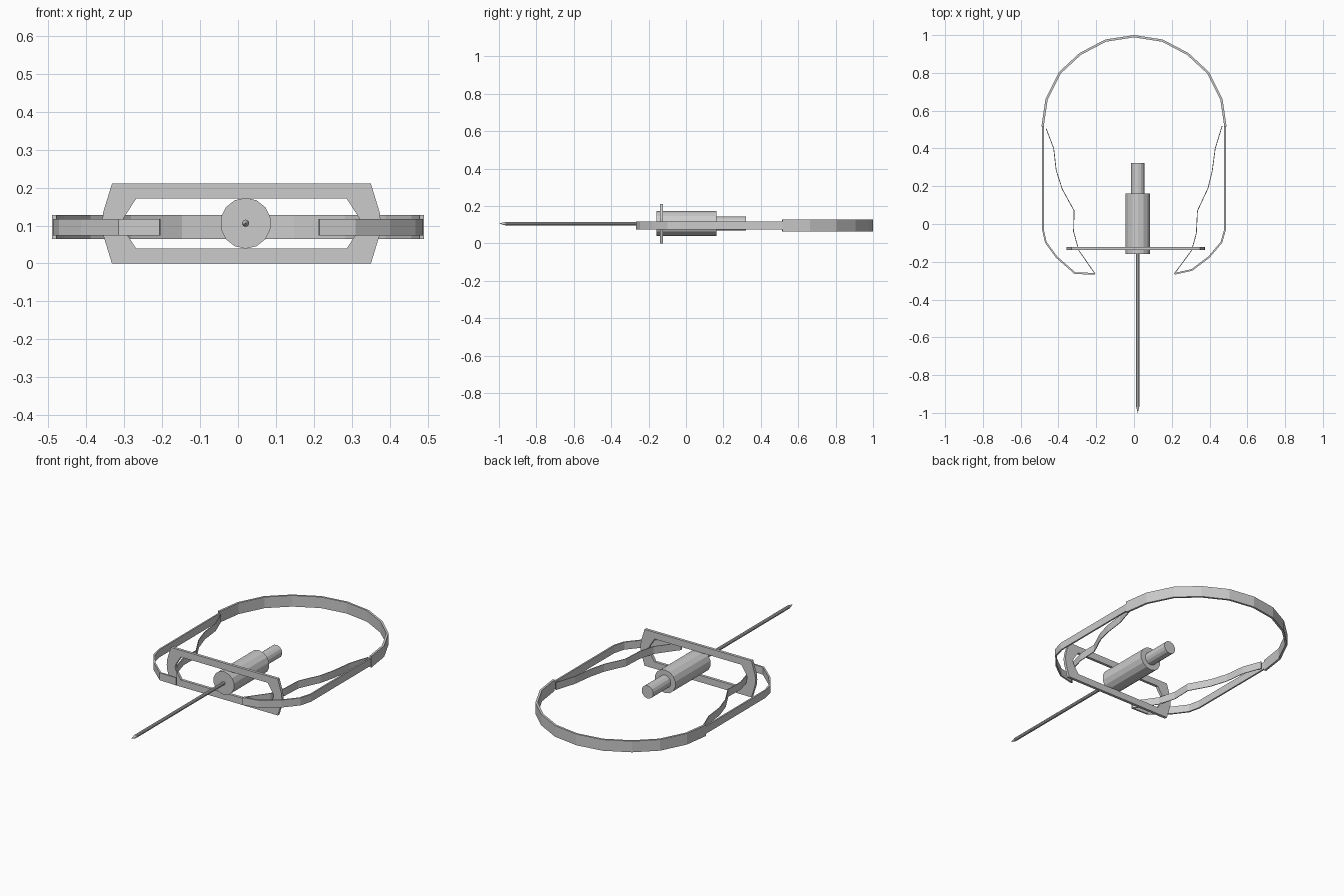
import bpy, bmesh
from math import sin, cos, tau
from mathutils import Vector, Matrix

if "Cube" in bpy.data.objects:
    bpy.data.objects.remove(bpy.data.objects["Cube"])


def finish(name, bm):
    bmesh.ops.recalc_face_normals(bm, faces=bm.faces)
    me = bpy.data.meshes.new(name)
    bm.to_mesh(me)
    bm.free()
    ob = bpy.data.objects.new(name, me)
    bpy.context.collection.objects.link(ob)
    return ob


def ribbon(name, path, z0, z1, thick):
    """Upright strip centred on an open xy path, mitred at bends."""
    pts = [Vector(p) for p in path]
    bm = bmesh.new()
    rings = []
    for i, p in enumerate(pts):
        dirs = []
        if i > 0:
            dirs.append((p - pts[i - 1]).normalized())
        if i < len(pts) - 1:
            dirs.append((pts[i + 1] - p).normalized())
        t = sum(dirs, Vector((0, 0))).normalized()
        n = Vector((-t.y, t.x)) * thick / 2 / max(0.5, t.dot(dirs[0]))
        a, b = p + n, p - n
        rings.append([bm.verts.new((q.x, q.y, z)) for q, z in
                      ((a, z0), (a, z1), (b, z1), (b, z0))])
    for r, s in zip(rings, rings[1:]):
        for k in range(4):
            bm.faces.new((r[k], r[(k + 1) % 4], s[(k + 1) % 4], s[k]))
    bm.faces.new(rings[0])
    bm.faces.new(rings[-1])
    return finish(name, bm)


def lathe(name, profile, sides):
    """Turned part along y; profile is (y, radius), radius 0 is a point."""
    cx, cz = 0.02, 0.106
    bm = bmesh.new()
    rings = []
    for y, r in profile:
        n = sides if r else 1
        rings.append([bm.verts.new((cx + r * sin(tau * k / n), y,
                                    cz + r * cos(tau * k / n))) for k in range(n)])
    for a, b in zip(rings, rings[1:]):
        for k in range(sides):
            j = (k + 1) % sides
            if len(a) == 1:
                bm.faces.new((a[0], b[j], b[k]))
            else:
                bm.faces.new((a[k], a[j], b[j], b[k]))
    for r in (rings[0], rings[-1]):
        if len(r) > 1:
            bm.faces.new(r)
    return finish(name, bm)


# Rear hoop
half = [(0.484, 0.515), (0.463, 0.66), (0.393, 0.80), (0.285, 0.90), (0.15, 0.971)]
hoop = half + [(0, 0.994)] + [(-x, y) for x, y in reversed(half)]
ribbon("rear_hoop", hoop, 0.064, 0.128, 0.012)

# Outer side arms curling in at the front
outer_right = [(0.482, 0.53), (0.482, -0.03), (0.463, -0.097), (0.397, -0.175),
               (0.307, -0.243), (0.213, -0.264)]
outer_left = [(-0.482, 0.53), (-0.482, -0.03), (-0.467, -0.097), (-0.41, -0.175),
              (-0.313, -0.26), (-0.206, -0.264)]
ribbon("outer_arm_right", outer_right, 0.074, 0.117, 0.009)
ribbon("outer_arm_left", outer_left, 0.074, 0.117, 0.009)

# Thin wavy inner strips
inner_right = [(0.213, -0.264), (0.305, -0.14), (0.33, -0.05), (0.336, 0.07),
               (0.392, 0.19), (0.414, 0.28), (0.43, 0.40), (0.467, 0.52)]
inner_left = [(-0.206, -0.264), (-0.292, -0.14), (-0.32, -0.04), (-0.317, 0.07),
              (-0.38, 0.185), (-0.412, 0.285), (-0.425, 0.40), (-0.465, 0.505)]
ribbon("inner_strip_right", inner_right, 0.074, 0.117, 0.004)
ribbon("inner_strip_left", inner_left, 0.074, 0.117, 0.004)


# Windowed front plate
def outline(w_flat, w_mid, w_tip, h, h_mid):
    q = [(w_flat, h), (w_mid, h_mid), (w_tip, 0), (w_mid, -h_mid), (w_flat, -h)]
    return q + [(-x, z) for x, z in reversed(q) if True]


bm = bmesh.new()
loops = []
for y in (-0.138, -0.122):
    for dims in ((0.341, 0.364, 0.367, 0.105, 0.03), (0.277, 0.31, 0.314, 0.066, 0.015)):
        loops.append([bm.verts.new((0.009 + x, y, 0.105 + z)) for x, z in outline(*dims)])
for a, b in ((0, 1), (2, 3), (0, 2), (1, 3)):
    A, B = loops[a], loops[b]
    for k in range(len(A)):
        j = (k + 1) % len(A)
        bm.faces.new((A[k], A[j], B[j], B[k]))
finish("front_plate", bm)

# Central body, rear stub and needle
lathe("central_body", [(-0.158, 0.067), (0.162, 0.067)], 14)
lathe("rear_stub", [(0.15, 0.037), (0.322, 0.037)], 14)
lathe("needle", [(-1.0, 0), (-0.965, 0.0095), (-0.15, 0.0095)], 10)
